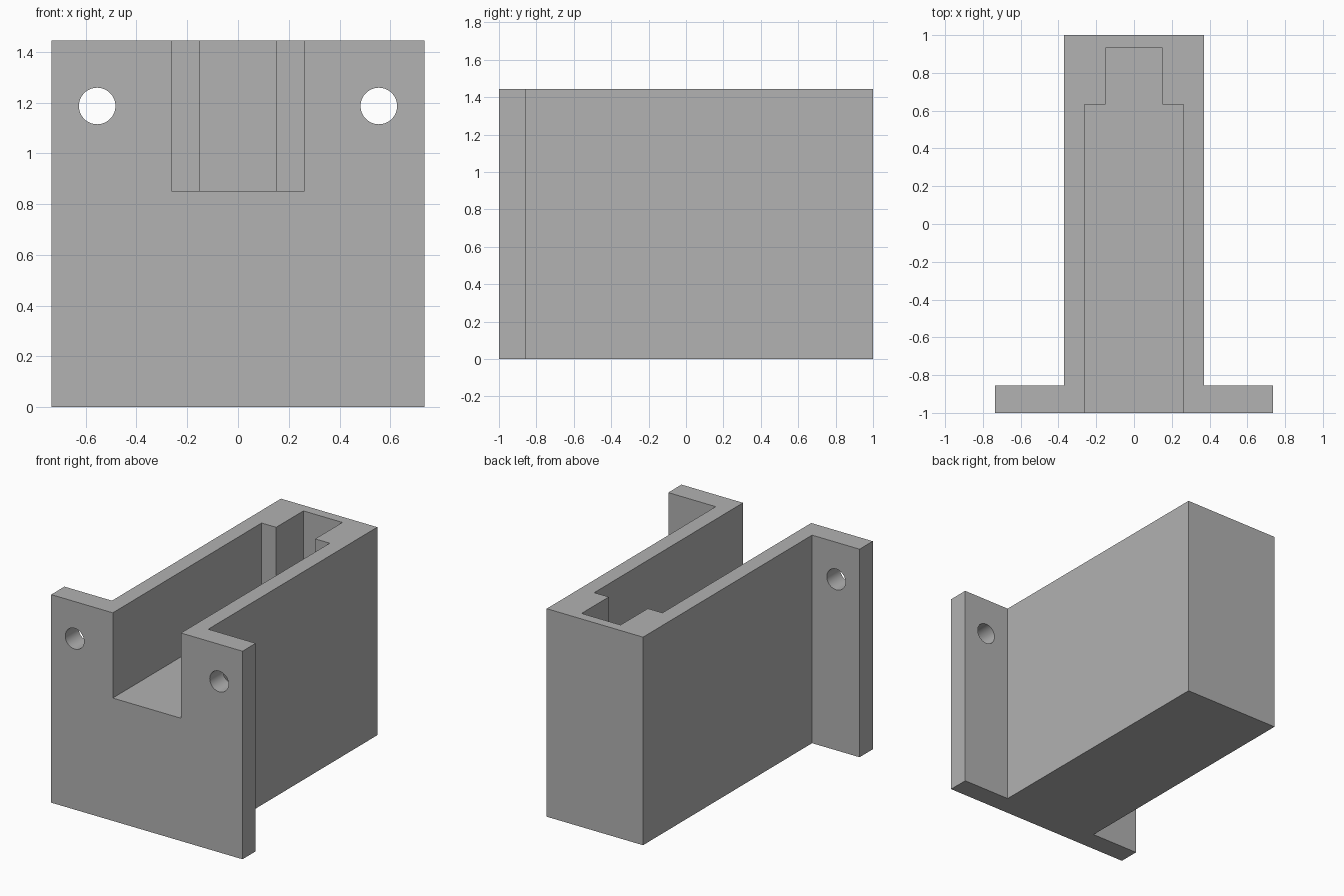
import bpy
import bmesh
import math

old = bpy.data.objects.get("Cube")
if old:
    bpy.data.objects.remove(old, do_unlink=True)

HEIGHT = 1.445
FLOOR = 0.853

grey = bpy.data.materials.new("plain grey")
grey.use_nodes = True
colour = (0.445, 0.445, 0.445, 1)
grey.diffuse_color = colour
grey.node_tree.nodes["Principled BSDF"].inputs["Base Color"].default_value = colour


def prism(name, half_outline, bottom, top):
    """Extrude a plan outline, mirrored across x = 0."""
    outline = half_outline + [(-x, y) for x, y in reversed(half_outline)]
    bm = bmesh.new()
    face = bm.faces.new([bm.verts.new((x, y, bottom)) for x, y in outline])
    side = bmesh.ops.extrude_face_region(bm, geom=[face])["geom"]
    verts = [v for v in side if isinstance(v, bmesh.types.BMVert)]
    bmesh.ops.translate(bm, verts=verts, vec=(0, 0, top - bottom))
    bmesh.ops.recalc_face_normals(bm, faces=bm.faces)
    mesh = bpy.data.meshes.new(name)
    bm.to_mesh(mesh)
    bm.free()
    mesh.materials.append(grey)
    obj = bpy.data.objects.new(name, mesh)
    bpy.context.collection.objects.link(obj)
    return obj


def cut(target, cutter):
    """Subtract the cutter, then discard it."""
    cutter.hide_render = True
    mod = target.modifiers.new("cut", 'BOOLEAN')
    mod.operation = 'DIFFERENCE'
    mod.solver = 'EXACT'
    mod.object = cutter
    bpy.ops.object.select_all(action='DESELECT')
    bpy.context.view_layer.objects.active = target
    target.select_set(True)
    bpy.ops.object.modifier_apply(modifier=mod.name)
    bpy.data.objects.remove(cutter, do_unlink=True)


# Holder body with the front mounting flanges
holder = prism("flanged_holder",
               [(0.735, -1), (0.735, -0.855), (0.37, -0.855), (0.37, 1)],
               0, HEIGHT)

# Stepped channel, open at the front and top
cut(holder, prism("channel_cutter",
                  [(0.262, -1.2), (0.262, 0.633), (0.15, 0.633), (0.15, 0.932)],
                  FLOOR, HEIGHT + 0.2))

# Screw hole through each flange
for side in (-1, 1):
    bpy.ops.mesh.primitive_cylinder_add(
        vertices=64, radius=0.072, depth=0.5,
        location=(side * 0.555, -0.93, 1.187), rotation=(math.pi / 2, 0, 0))
    drill = bpy.context.object
    drill.name = "hole_cutter"
    drill.data.materials.append(grey)
    cut(holder, drill)

bpy.ops.object.shade_smooth_by_angle(angle=math.radians(30))
